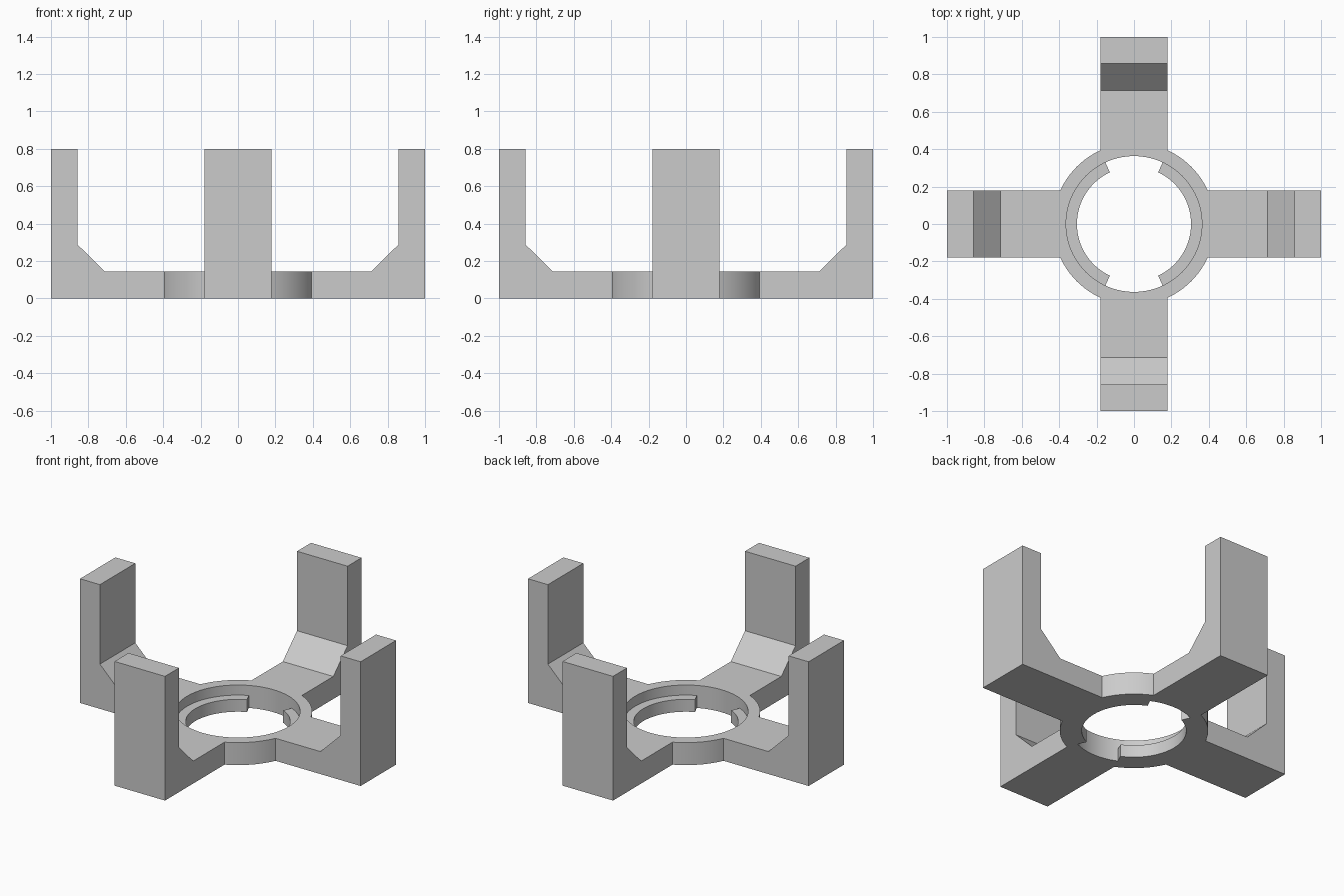
import bpy
import bmesh
from math import sin, cos, radians, pi
from mathutils import Matrix

cube = bpy.data.objects.get("Cube")
if cube:
    bpy.data.objects.remove(cube, do_unlink=True)

# Main sizes
BASE_H = 0.145
HALF_W = 0.18
RING_R, HOLE_R, LIP_R = 0.433, 0.363, 0.305
LIP_H = 0.08

grey = bpy.data.materials.new("plain grey")
grey.use_nodes = True
grey.diffuse_color = (0.6, 0.6, 0.6, 1)
grey.node_tree.nodes["Principled BSDF"].inputs["Base Color"].default_value = (0.6, 0.6, 0.6, 1)


def prism(name, outline, offset, matrix=None):
    """Extrude a closed 3D outline along an offset into a solid object."""
    bm = bmesh.new()
    face = bm.faces.new([bm.verts.new(p) for p in outline])
    ext = bmesh.ops.extrude_face_region(bm, geom=[face])
    moved = [g for g in ext["geom"] if isinstance(g, bmesh.types.BMVert)]
    bmesh.ops.translate(bm, verts=moved, vec=offset)
    if matrix:
        bm.transform(matrix)
    bmesh.ops.recalc_face_normals(bm, faces=bm.faces)
    mesh = bpy.data.meshes.new(name)
    bm.to_mesh(mesh)
    bm.free()
    mesh.materials.append(grey)
    obj = bpy.data.objects.new(name, mesh)
    bpy.context.collection.objects.link(obj)
    return obj


def arc(radius, start, end, steps, z=0):
    angles = [radians(start + (end - start) * i / steps) for i in range(steps + 1)]
    return [(radius * cos(a), radius * sin(a), z) for a in angles]


def combine(target, other, operation):
    """Apply a boolean to the target and remove the operand."""
    mod = target.modifiers.new(operation.title(), 'BOOLEAN')
    mod.operation = operation
    mod.solver = 'EXACT'
    mod.object = other
    bpy.context.view_layer.objects.active = target
    bpy.ops.object.modifier_apply(modifier=mod.name)
    bpy.data.objects.remove(other, do_unlink=True)


# Central disc
frame = prism("holder_frame", arc(RING_R, 0, 360, 96)[:-1], (0, 0, BASE_H))

# Four L-shaped arms with a chamfered inner corner
profile = [(0.3, 0), (1, 0), (1, 0.8), (0.858, 0.8),
           (0.858, 0.288), (0.713, BASE_H), (0.3, BASE_H)]
for i in range(4):
    arm = prism("arm", [(x, -HALF_W, z) for x, z in profile],
                (0, 2 * HALF_W, 0), Matrix.Rotation(i * pi / 2, 4, 'Z'))
    combine(frame, arm, 'UNION')

# Central hole
hole = prism("hole_cutter", arc(HOLE_R, 0, 360, 96, -0.1)[:-1], (0, 0, 0.5))
hole.hide_render = True
combine(frame, hole, 'DIFFERENCE')

# Two low lips inside the hole, leaving a gap at front and back
for centre in (0, 180):
    a, b = centre - 65, centre + 65
    lip = prism("lip", arc(HOLE_R + 0.02, a, b, 36) + arc(LIP_R, b, a, 36), (0, 0, LIP_H))
    combine(frame, lip, 'UNION')

# Smooth round walls, sharp corners
bpy.ops.object.select_all(action='DESELECT')
frame.select_set(True)
bpy.context.view_layer.objects.active = frame
bpy.ops.object.shade_smooth_by_angle(angle=radians(25))
